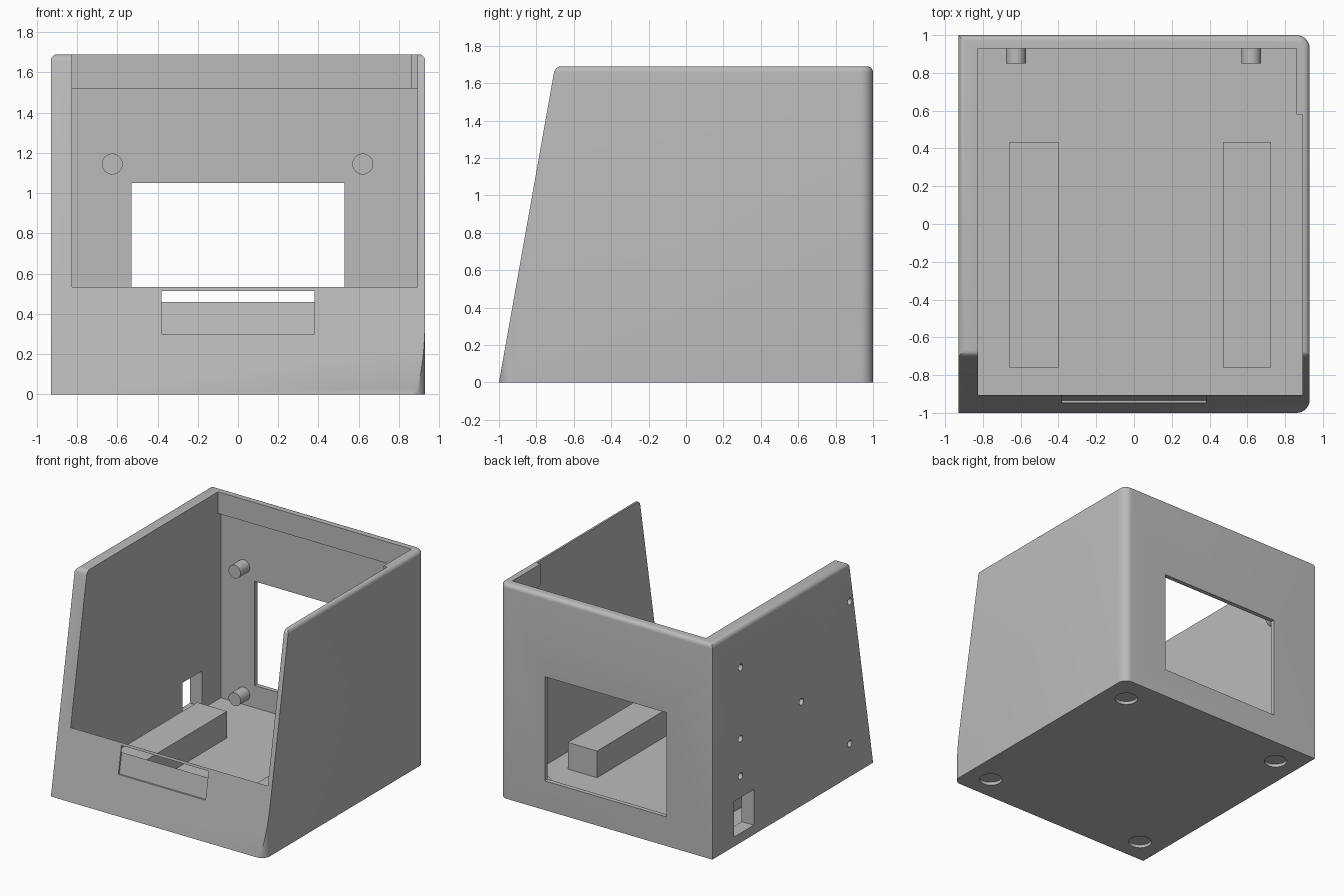
import bpy, bmesh, math
from mathutils import Vector, Matrix

cube = bpy.data.objects.get("Cube")
if cube:
    bpy.data.objects.remove(cube)

grey = bpy.data.materials.new("light grey plastic")
grey.use_nodes = True
GREY = (0.5, 0.5, 0.5, 1)
grey.diffuse_color = GREY
grey.node_tree.nodes["Principled BSDF"].inputs["Base Color"].default_value = GREY

HALF_X, HEIGHT, FLOOR = 0.93, 1.69, 0.055
SLOPE = 0.1776            # how far the front leans back per unit of height


def front_y(z):
    return -1 + SLOPE * z


def make_object(name, bm):
    bmesh.ops.recalc_face_normals(bm, faces=bm.faces)
    mesh = bpy.data.meshes.new(name)
    bm.to_mesh(mesh)
    bm.free()
    mesh.materials.append(grey)
    obj = bpy.data.objects.new(name, mesh)
    bpy.context.collection.objects.link(obj)
    return obj


def extrude(bm, points, direction):
    face = bm.faces.new([bm.verts.new(p) for p in points])
    moved = bmesh.ops.extrude_face_region(bm, geom=[face])["geom"]
    bmesh.ops.translate(bm, vec=direction,
                        verts=[v for v in moved if isinstance(v, bmesh.types.BMVert)])


def prism(name, points, direction):
    bm = bmesh.new()
    extrude(bm, points, direction)
    return make_object(name, bm)


def box(name, x0, x1, y0, y1, z0, z1):
    return prism(name, [(x0, y0, z0), (x1, y0, z0), (x1, y1, z0), (x0, y1, z0)],
                 (0, 0, z1 - z0))


def cylinder(name, centre, radius, length, axis, sides=32):
    bm = bmesh.new()
    turn = {"X": Matrix.Rotation(math.pi / 2, 4, "Y"),
            "Y": Matrix.Rotation(math.pi / 2, 4, "X"), "Z": Matrix()}[axis]
    bmesh.ops.create_cone(bm, cap_ends=True, segments=sides, radius1=radius,
                          radius2=radius, depth=length,
                          matrix=Matrix.Translation(centre) @ turn)
    return make_object(name, bm)


def smooth(obj):
    bpy.ops.object.select_all(action="DESELECT")
    obj.select_set(True)
    bpy.context.view_layer.objects.active = obj
    bpy.ops.object.shade_smooth_by_angle(angle=math.radians(30))


# Outer shell: rounded on its left corners, leaning front, softened top rim
R = 0.07
outline = [(-HALF_X, 1, 0), (-HALF_X, -1, 0)]
for side, start in ((-1, -90), (1, 0)):
    for i in range(9):
        a = math.radians(start + 90 * i / 8)
        outline.append((HALF_X - R + R * math.cos(a), side * (1 - R) + R * math.sin(a), 0))
bm = bmesh.new()
extrude(bm, outline, (0, 0, HEIGHT))
bmesh.ops.recalc_face_normals(bm, faces=bm.faces)
cut = bmesh.ops.bisect_plane(bm, geom=bm.verts[:] + bm.edges[:] + bm.faces[:], dist=1e-6,
                             plane_co=(0, -1, 0), plane_no=Vector((0, -1, SLOPE)),
                             clear_outer=True)
bmesh.ops.holes_fill(bm, edges=[e for e in bm.edges if e.is_boundary], sides=0)
bmesh.ops.recalc_face_normals(bm, faces=bm.faces)
rim = [e for e in bm.edges if all(v.co.z > HEIGHT - 0.001 for v in e.verts)]
bmesh.ops.bevel(bm, geom=rim, offset=0.032, offset_type="OFFSET", segments=5,
                profile=0.5, affect="EDGES")
shell = make_object("enclosure_shell", bm)

# Cavity, with a thicker rim left along the back and part of the left side
IN_R, IN_L, IN_F = -0.825, 0.893, front_y(0.535)
cutters = [box("cavity", IN_R, IN_L, IN_F, 0.965, FLOOR, 1.52)]
top_opening = [(IN_R, IN_F), (IN_L, IN_F), (IN_L, 0.58), (0.86, 0.58), (0.86, 0.93), (IN_R, 0.93)]
cutters.append(prism("top_opening", [(x, y, 1.5) for x, y in top_opening], (0, 0, 0.4)))

# Back window and side port
cutters.append(box("back_window", -0.53, 0.53, 0.9, 1.1, 0.23, 1.05))
cutters.append(box("side_port", -1.1, -0.8, 0.485, 0.73, 0.075, 0.355))

# Shallow slanted recess in the front
recess = [(-0.38, front_y(z) + d, z)
          for z, d in ((0.3, -0.1), (0.3, 0.0135), (0.515, 0.0135), (0.515, -0.1))]
cutters.append(prism("front_recess", recess, (0.76, 0, 0)))

# Blind screw holes in the right wall
for y, z in ((0.65, 1.38), (0.65, 0.82), (0.65, 0.525), (-0.11, 0.82), (-0.71, 1.38), (-0.71, 0.26)):
    cutters.append(cylinder("screw_hole", (-HALF_X, y, z), 0.026, 0.14, "X", 20))

# Foot recesses underneath
for x in (-0.73, 0.73):
    for y in (-0.8, 0.78):
        cutters.append(cylinder("foot_recess", (x, y, 0), 0.085, 0.05, "Z"))

bpy.context.view_layer.objects.active = shell
for cutter in cutters:
    cutter.hide_render = True
    mod = shell.modifiers.new(cutter.name, "BOOLEAN")
    mod.operation, mod.solver, mod.object = "DIFFERENCE", "EXACT", cutter
    bpy.ops.object.modifier_apply(modifier=mod.name)
    bpy.data.objects.remove(cutter)
smooth(shell)

# Floor blocks
for name, x0, x1 in (("right_floor_block", -0.66, -0.4), ("left_floor_block", 0.47, 0.725)):
    box(name, x0, x1, -0.76, 0.435, FLOOR - 0.01, 0.265)

# Mounting pins on the back wall
for side, x in (("right", -0.625), ("left", 0.62)):
    for level, z in (("lower", 0.14), ("upper", 1.145)):
        smooth(cylinder(f"{side}_{level}_pin", (x, 0.915, z), 0.052, 0.13, "Y"))
